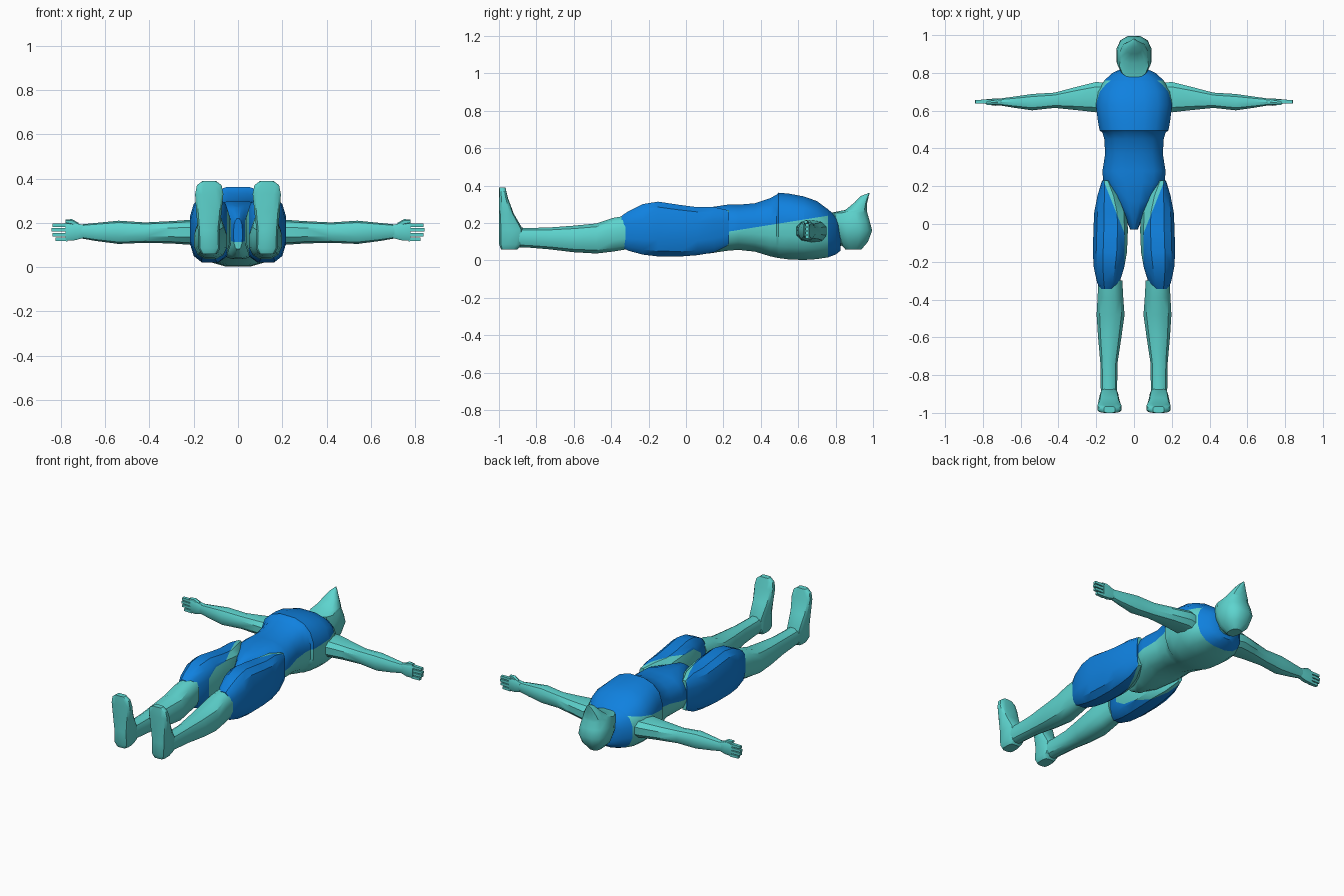
import bpy, bmesh, math
from mathutils import Vector


def material(name, rgb):
    m = bpy.data.materials.new(name)
    m.diffuse_color = (*rgb, 1)
    return m


TEAL = material("teal", (0.11, 0.66, 0.62))
BLUE = material("blue", (0.005, 0.22, 0.74))


def loft(name, axis, rings, sides=12, power=0.8, mirror=False, cuts=(), rule=None):
    """Skin rounded-box rings: (position, a_min, a_max, b_min, b_max)."""
    bm = bmesh.new()
    loops = []
    for t, a0, a1, b0, b1 in rings:
        loop = []
        for i in range(sides):
            ang = 2 * math.pi * (i + 0.5) / sides
            c, s = math.cos(ang), math.sin(ang)
            a = (a0 + a1) / 2 + (a1 - a0) / 2 * math.copysign(abs(c) ** power, c)
            b = (b0 + b1) / 2 + (b1 - b0) / 2 * math.copysign(abs(s) ** power, s)
            loop.append(bm.verts.new({'x': (t, a, b), 'y': (a, t, b), 'z': (a, b, t)}[axis]))
        loops.append(loop)
    for p, q in zip(loops, loops[1:]):
        for i in range(sides):
            j = (i + 1) % sides
            bm.faces.new((p[i], p[j], q[j], q[i]))
    bm.faces.new(loops[0])
    bm.faces.new(loops[-1])
    # cut clean colour borders
    for co, no in cuts:
        bmesh.ops.bisect_plane(bm, geom=bm.verts[:] + bm.edges[:] + bm.faces[:],
                               plane_co=co, plane_no=no)
    bmesh.ops.recalc_face_normals(bm, faces=bm.faces[:])
    if rule:
        for f in bm.faces:
            f.material_index = int(rule(f.calc_center_median()))
    me = bpy.data.meshes.new(name)
    bm.to_mesh(me)
    bm.free()
    ob = bpy.data.objects.new(name, me)
    bpy.context.collection.objects.link(ob)
    me.materials.append(TEAL)
    me.materials.append(BLUE)
    if mirror:
        ob.modifiers.new("mirror", 'MIRROR').use_mirror_merge = False
    bpy.ops.object.select_all(action='DESELECT')
    ob.select_set(True)
    bpy.context.view_layer.objects.active = ob
    bpy.ops.object.shade_smooth_by_angle(angle=math.radians(35))
    return ob


# Torso: blue on the front and collar, teal on the back
def torso_blue(c):
    border = 0.15 + 0.16 * (c.y - 0.2)
    return c.y > 0.76 or c.z > border


torso = [(-0.03, 0.02, 0.08, 0.22), (0.04, 0.05, 0.04, 0.27), (0.12, 0.11, 0.035, 0.285),
         (0.22, 0.165, 0.05, 0.30), (0.28, 0.17, 0.055, 0.30), (0.37, 0.155, 0.045, 0.308),
         (0.45, 0.16, 0.02, 0.335), (0.485, 0.17, 0.012, 0.355), (0.495, 0.185, 0.01, 0.365),
         (0.55, 0.195, 0.003, 0.36), (0.63, 0.205, 0.0, 0.345), (0.70, 0.195, 0.005, 0.32),
         (0.76, 0.16, 0.015, 0.275), (0.80, 0.115, 0.03, 0.24), (0.825, 0.06, 0.05, 0.21)]
loft("torso", 'y', [(y, -w, w, b, t) for y, w, b, t in torso], sides=16,
     cuts=[((0, 0.2, 0.15), (0, -0.16, 1)), ((0, 0.76, 0), (0, 1, 0))], rule=torso_blue)

# Neck
loft("neck", 'y', [(0.77, -0.065, 0.065, 0.07, 0.21), (0.86, -0.06, 0.06, 0.08, 0.22)])

# Head rising into a pointed crest
head = [(0.06, 0.035, 0.85, 0.94), (0.10, 0.075, 0.815, 0.975), (0.16, 0.095, 0.79, 0.998),
        (0.21, 0.092, 0.78, 0.985), (0.255, 0.08, 0.77, 0.972), (0.27, 0.07, 0.85, 0.968),
        (0.31, 0.045, 0.90, 0.97), (0.345, 0.02, 0.935, 0.978), (0.36, 0.003, 0.975, 0.982)]
loft("head", 'z', [(z, -w, w, a, b) for z, w, a, b in head])


# Thighs: blue outside, teal on the inner strip and below the knee edge
def thigh_blue(c):
    return c.x > 0.05 and c.x > 0.07 + 0.4 * c.y


loft("thigh", 'y', [(-0.345, 0.10, 0.18, 0.07, 0.24), (-0.31, 0.075, 0.197, 0.05, 0.265),
                    (-0.23, 0.05, 0.215, 0.028, 0.305), (-0.15, 0.035, 0.22, 0.018, 0.318),
                    (-0.03, 0.03, 0.217, 0.018, 0.30), (0.06, 0.035, 0.213, 0.025, 0.288),
                    (0.15, 0.07, 0.195, 0.04, 0.288), (0.23, 0.125, 0.17, 0.08, 0.27)],
     mirror=True, power=0.7, rule=thigh_blue,
     cuts=[((0.05, 0, 0), (1, 0, 0)), ((0.07, 0, 0), (1, -0.4, 0))])

# Lower legs
loft("lower_leg", 'y', [(-0.93, 0.09, 0.175, 0.07, 0.18), (-0.85, 0.088, 0.178, 0.068, 0.175),
                        (-0.73, 0.085, 0.18, 0.058, 0.178), (-0.60, 0.065, 0.192, 0.042, 0.188),
                        (-0.48, 0.048, 0.2, 0.035, 0.20), (-0.39, 0.055, 0.195, 0.045, 0.23),
                        (-0.30, 0.06, 0.19, 0.06, 0.245)], mirror=True)

# Feet with the toes pointing up
loft("foot", 'z', [(0.06, 0.095, 0.165, -0.99, -0.90), (0.085, 0.08, 0.18, -1, -0.875),
                   (0.165, 0.083, 0.182, -1, -0.87), (0.25, 0.073, 0.19, -1, -0.92),
                   (0.33, 0.065, 0.195, -1, -0.95), (0.37, 0.073, 0.187, -1, -0.96),
                   (0.39, 0.10, 0.16, -1, -0.965)], power=0.55, mirror=True)

# Arms
loft("arm", 'x', [(0.15, 0.60, 0.75, 0.09, 0.215), (0.20, 0.588, 0.755, 0.10, 0.215),
                  (0.30, 0.60, 0.73, 0.107, 0.208), (0.42, 0.613, 0.697, 0.11, 0.202),
                  (0.54, 0.60, 0.69, 0.105, 0.21), (0.64, 0.615, 0.675, 0.118, 0.20),
                  (0.71, 0.627, 0.665, 0.13, 0.193)], sides=10, mirror=True)

# Hands
loft("palm", 'x', [(0.70, 0.627, 0.665, 0.13, 0.193), (0.735, 0.625, 0.665, 0.12, 0.2),
                   (0.78, 0.632, 0.662, 0.117, 0.2)], sides=8, power=0.6, mirror=True)
for i, tip in enumerate((0.825, 0.838, 0.842, 0.838)):
    z = 0.116 + 0.0215 * i
    loft(f"finger_{i + 1}", 'x', [(0.77, 0.635, 0.66, z, z + 0.019),
                                 (tip, 0.637, 0.658, z + 0.001, z + 0.018)],
         sides=4, power=0.3, mirror=True)
loft("thumb", 'x', [(0.72, 0.632, 0.66, 0.175, 0.20), (0.75, 0.63, 0.655, 0.19, 0.217),
                    (0.78, 0.63, 0.65, 0.198, 0.215)], sides=6, mirror=True)
